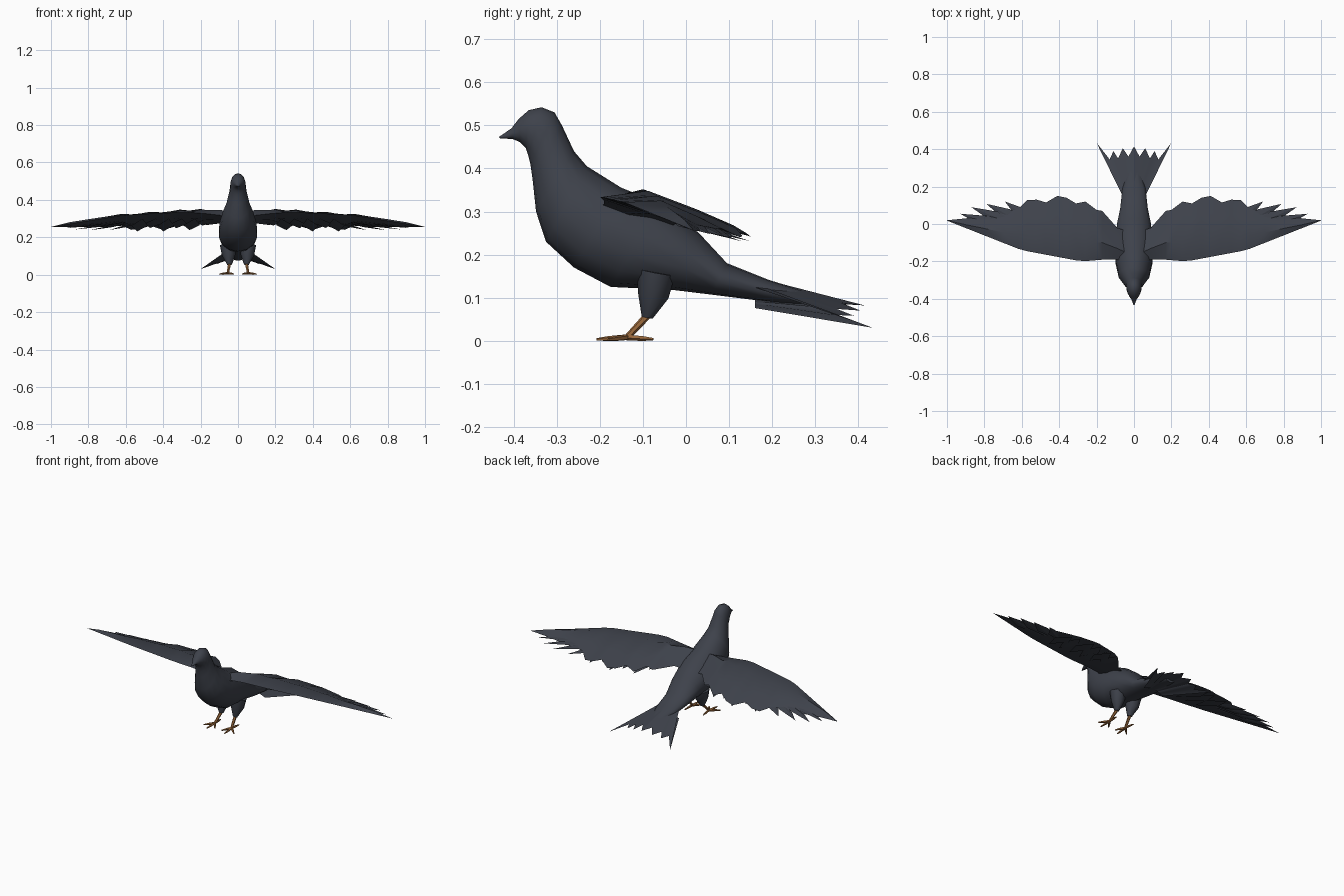
import bpy, bmesh, math
from mathutils import Vector

default = bpy.data.objects.get("Cube")
if default:
    bpy.data.objects.remove(default, do_unlink=True)


def material(name, rgb):
    mat = bpy.data.materials.new(name)
    mat.use_nodes = True
    mat.diffuse_color = (*rgb, 1)
    shader = mat.node_tree.nodes["Principled BSDF"]
    shader.inputs["Base Color"].default_value = (*rgb, 1)
    shader.inputs["Roughness"].default_value = 0.8
    return mat


plumage = material("slate plumage", (0.048, 0.054, 0.07))
skin = material("orange leg skin", (0.32, 0.14, 0.045))


def finish(bm, name, mat, angle=40, mirror=False):
    """Turn a bmesh into a shaded object, optionally mirrored across x."""
    bmesh.ops.recalc_face_normals(bm, faces=bm.faces)
    mesh = bpy.data.meshes.new(name)
    bm.to_mesh(mesh)
    bm.free()
    obj = bpy.data.objects.new(name, mesh)
    bpy.context.collection.objects.link(obj)
    mesh.materials.append(mat)
    bpy.ops.object.select_all(action='DESELECT')
    obj.select_set(True)
    bpy.context.view_layer.objects.active = obj
    bpy.ops.object.shade_smooth_by_angle(angle=math.radians(angle))
    if mirror:
        mod = obj.modifiers.new("both sides", 'MIRROR')
        mod.use_mirror_merge = False
    return obj


def loft(bm, rings, caps=True):
    """Skin closed rings of points."""
    rows = [[bm.verts.new(p) for p in ring] for ring in rings]
    n = len(rows[0])
    for a, b in zip(rows, rows[1:]):
        for i in range(n):
            j = (i + 1) % n
            bm.faces.new((a[i], a[j], b[j], b[i]))
    if caps:
        bm.faces.new(rows[0])
        bm.faces.new(rows[-1])


def rod(bm, points, radii, sides=6):
    """Tapered limb through a list of points."""
    pts = [Vector(p) for p in points]
    axis = (pts[-1] - pts[0]).normalized()
    u = axis.cross(Vector((1, 0, 0.1))).normalized()
    v = axis.cross(u)
    turns = [math.tau * i / sides for i in range(sides)]
    loft(bm, [[p + r * (u * math.cos(t) + v * math.sin(t)) for t in turns]
              for p, r in zip(pts, radii)])


def blade(bm, base, tip, width, thick=0.006):
    """Flat pointed feather."""
    base, tip = Vector(base), Vector(tip)
    mid = base.lerp(tip, 0.55)
    side = (tip - base).cross(Vector((0, 0, 1))).normalized() * width
    up = Vector((0, 0, thick))
    ring = [bm.verts.new(p) for p in (base, mid + side, tip, mid - side)]
    for pole in (bm.verts.new(mid + up), bm.verts.new(mid - up)):
        for i in range(4):
            bm.faces.new((ring[i], ring[(i + 1) % 4], pole))


def sample(table, x):
    """Linear interpolation in rows sorted by their first value."""
    for a, b in zip(table, table[1:]):
        if x <= b[0]:
            t = (x - a[0]) / (b[0] - a[0])
            return [p + (q - p) * t for p, q in zip(a[1:], b[1:])]
    return list(table[-1][1:])


# Body, head and beak: top y, top z, bottom y, bottom z, half width
sections = [
    (-.434, .473, -.432, .470, .003), (-.405, .493, -.402, .468, .014),
    (-.388, .515, -.385, .461, .026), (-.365, .535, -.372, .448, .035),
    (-.335, .542, -.366, .43, .04), (-.305, .53, -.361, .41, .042),
    (-.288, .5, -.356, .375, .046), (-.26, .44, -.348, .30, .062),
    (-.23, .405, -.325, .23, .083), (-.15, .355, -.26, .17, .1),
    (-.06, .32, -.175, .125, .105), (.03, .25, -.03, .118, .092),
    (.095, .18, .06, .107, .076), (.19, .142, .18, .092, .064),
    (.3, .108, .3, .075, .03)]
rings = []
for ty, tz, by, bz, half in sections:
    ring = []
    for i in range(14):
        t = math.tau * i / 14
        k = (1 + math.cos(t)) / 2
        ring.append((half * math.sin(t), by + (ty - by) * k, bz + (tz - bz) * k))
    rings.append(ring)
bm = bmesh.new()
loft(bm, rings)
finish(bm, "body", plumage, 60)

# Tail: pleated fan wedge with a jagged end
ends = [(0, .415, .082), (.03, .36, .088), (.06, .405, .07), (.085, .35, .074),
        (.11, .39, .058), (.13, .345, .06), (.2, .434, .03)]
ends = [(-x, y, z) for x, y, z in ends[:0:-1]] + ends
bm = bmesh.new()
edge = [bm.verts.new(p) for p in ends]
for height in (.148, .1):
    base = [bm.verts.new((x * .33, .16, height - abs(x) * .12)) for x, y, z in ends]
    for i in range(len(ends) - 1):
        bm.faces.new((base[i], base[i + 1], edge[i + 1], edge[i]))
finish(bm, "tail_fan", plumage, 30)

# Wing: leading edge and scalloped trailing edge as x, y, z
lead = [(.03, -.22, .3), (.1, -.185, .32), (.28, -.2, .335), (.6, -.14, .32),
        (1, .018, .256)]
trail = [(.03, -.04, .26), (.09, -.02, .275), (.17, .07, .265), (.2, .075, .28),
         (.26, .12, .25), (.31, .11, .268), (.36, .14, .25), (.41, .15, .242),
         (.47, .115, .262), (.52, .13, .245), (.57, .128, .24), (.62, .08, .262),
         (.7, .06, .255), (.8, .045, .255), (.9, .03, .256), (1, .02, .254)]
rings = []
for x, y, z in trail:
    front, back = Vector((x, *sample(lead, x))), Vector((x, y, z))
    camber = Vector((0, 0, .045 * (1 - x) ** .5))
    crest, rear = front.lerp(back, .35), front.lerp(back, .72)
    rings.append([front, crest + camber, rear + camber * .5, back,
                  rear, crest - camber * .2])
bm = bmesh.new()
loft(bm, rings)
finish(bm, "wing", plumage, 35, mirror=True)

# Long flight feathers spreading out at the wing tip
bm = bmesh.new()
for base, tip in [((.5, -.02, .285), (.69, .12, .238)),
                  ((.54, -.02, .285), (.79, .108, .238)),
                  ((.58, -.03, .285), (.87, .09, .242)),
                  ((.62, -.04, .288), (.93, .055, .248))]:
    blade(bm, base, tip, .032)
finish(bm, "flight_feathers", plumage, 20, mirror=True)

# Secondary feathers layered under the trailing edge
bm = bmesh.new()
for i in range(6):
    x = .17 + .07 * i
    y, z = sample(trail, x + .02)
    blade(bm, (x - .01, -.1, .3), (x + .02, y, z - .012), .045)
finish(bm, "secondary_feathers", plumage, 20, mirror=True)

# Feathered thighs
bm = bmesh.new()
rod(bm, [(.052, -.07, .16), (.05, -.076, .105), (.045, -.09, .054)],
    (.045, .036, .013), 8)
finish(bm, "thigh", plumage, 50, mirror=True)

# Bare lower legs
bm = bmesh.new()
rod(bm, [(.045, -.086, .062), (.054, -.135, .01)], (.009, .007))
finish(bm, "lower_leg", skin, 50, mirror=True)

# Toes: three forward, one back
bm = bmesh.new()
for tip in [(.022, -.185, .003), (.058, -.208, .003), (.099, -.18, .003),
            (.06, -.076, .004)]:
    heel = Vector((.055, -.137, .008))
    rod(bm, [heel, heel.lerp(Vector(tip), .6), tip], (.007, .006, .003), 5)
finish(bm, "toes", skin, 50, mirror=True)
